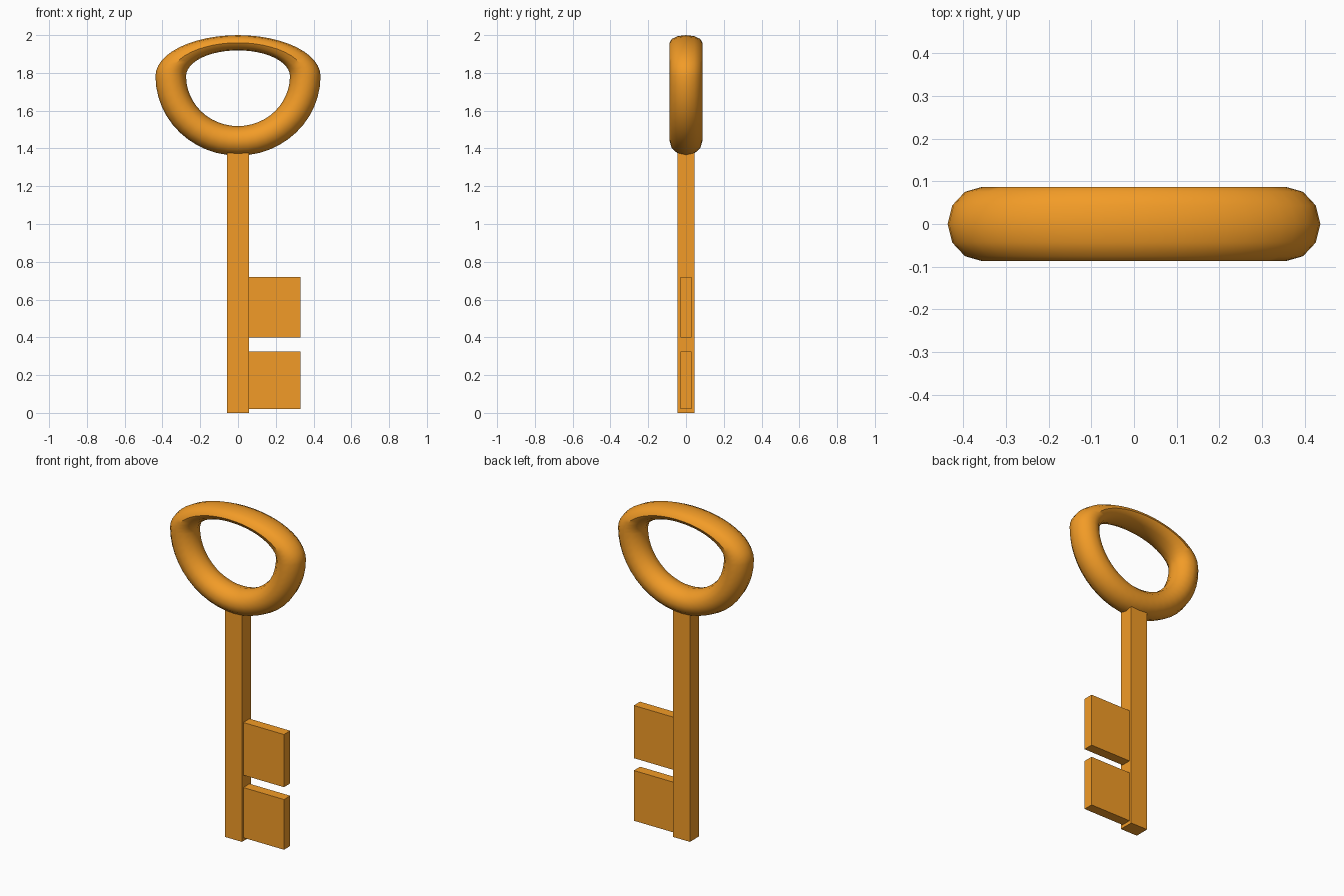
import bpy, bmesh
from math import sin, cos, tau, radians

if "Cube" in bpy.data.objects:
    bpy.data.objects.remove(bpy.data.objects["Cube"])

brass = bpy.data.materials.new("brass")
brass.diffuse_color = (0.89, 0.33, 0.02, 1)
brass.use_nodes = True
brass.node_tree.nodes["Principled BSDF"].inputs["Base Color"].default_value = brass.diffuse_color


def add_box(name, x0, x1, half_y, z0, z1):
    bpy.ops.mesh.primitive_cube_add(size=1, location=((x0 + x1) / 2, 0, (z0 + z1) / 2))
    ob = bpy.context.object
    ob.name = name
    ob.scale = (x1 - x0, 2 * half_y, z1 - z0)
    bpy.ops.object.transform_apply(location=False, rotation=False, scale=True)
    ob.data.materials.append(brass)
    return ob


# Bow: upright 12-sided ring, its upper half flattened
MAJOR, MINOR = 48, 12
RING_R, TUBE_X, TUBE_Y = 0.356, 0.081, 0.087
CENTRE_Z, LOWER, UPPER = 1.783, 0.963, 0.496
bm = bmesh.new()
rings = []
for i in range(MAJOR):
    a = tau * i / MAJOR
    ring = []
    for j in range(MINOR):
        b = tau * j / MINOR
        r = RING_R + TUBE_X * cos(b)
        squash = UPPER if sin(a) > 0 else LOWER
        ring.append(bm.verts.new((r * cos(a), TUBE_Y * sin(b), CENTRE_Z + r * sin(a) * squash)))
    rings.append(ring)
for i in range(MAJOR):
    p, q = rings[i], rings[(i + 1) % MAJOR]
    for j in range(MINOR):
        k = (j + 1) % MINOR
        bm.faces.new((p[j], q[j], q[k], p[k]))
bmesh.ops.recalc_face_normals(bm, faces=bm.faces)
mesh = bpy.data.meshes.new("bow")
bm.to_mesh(mesh)
bm.free()
mesh.materials.append(brass)
bow = bpy.data.objects.new("bow", mesh)
bpy.context.collection.objects.link(bow)
bpy.ops.object.select_all(action='DESELECT')
bow.select_set(True)
bpy.context.view_layer.objects.active = bow
bpy.ops.object.shade_smooth_by_angle(angle=radians(40))

# Square shaft, ending inside the bow
add_box("shaft", -0.057, 0.057, 0.044, 0, 1.42)

# Two flat teeth
for name, z0, z1 in (("lower_tooth", 0.02, 0.325), ("upper_tooth", 0.40, 0.72)):
    add_box(name, 0.04, 0.33, 0.03, z0, z1)
